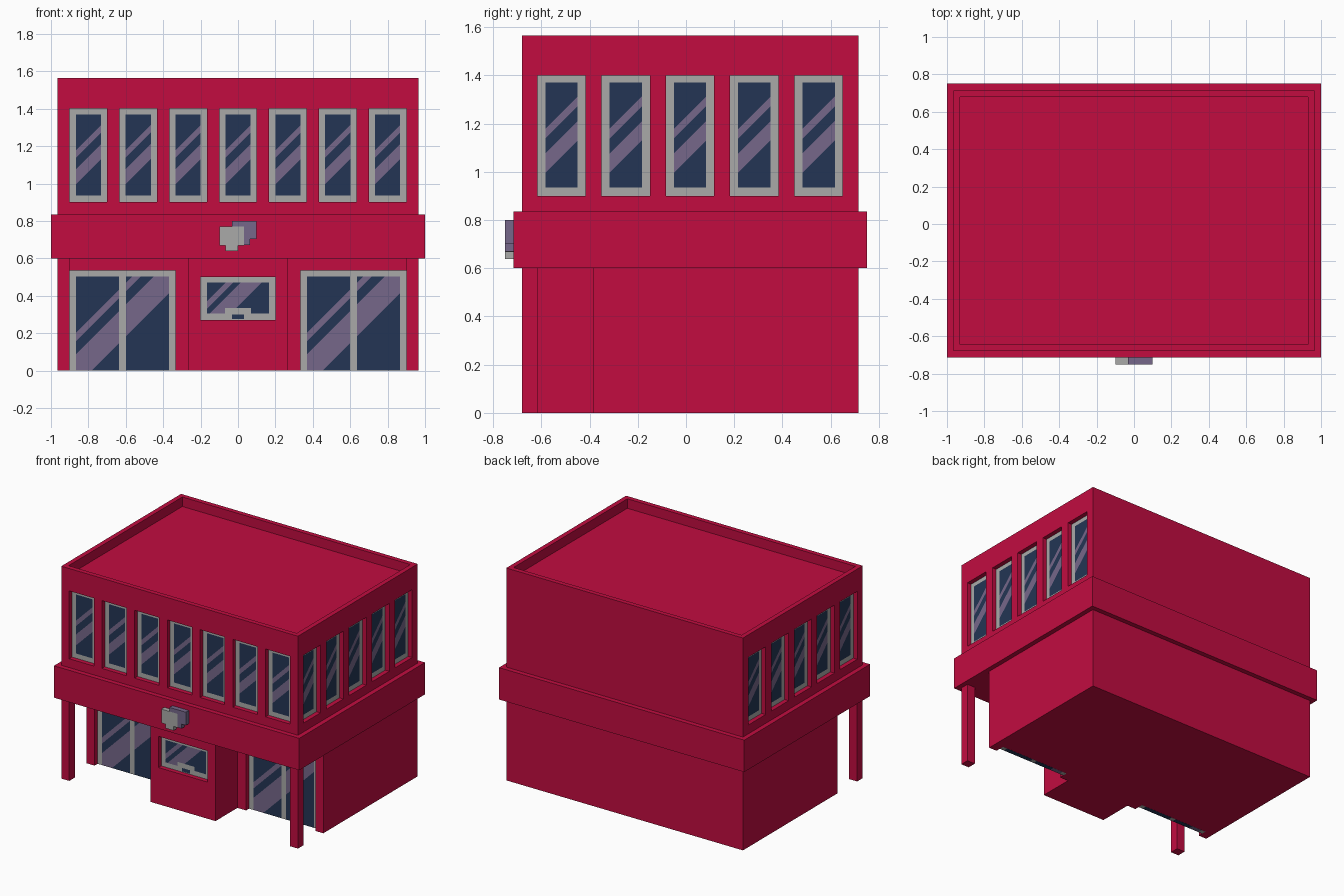
import bpy, bmesh
from mathutils import Matrix, Vector
from math import pi

cube = bpy.data.objects.get("Cube")
if cube:
    bpy.data.objects.remove(cube, do_unlink=True)


def material(name, rgb):
    m = bpy.data.materials.new(name)
    m.use_nodes = True
    m.diffuse_color = (*rgb, 1)
    m.node_tree.nodes["Principled BSDF"].inputs["Base Color"].default_value = (*rgb, 1)
    return m


RED = material("wall red", (0.539, 0.0037, 0.0513))
GREY = material("frame grey", (0.402, 0.402, 0.397))
GLASS = material("dark blue glass", (0.017, 0.036, 0.089))
SHINE = material("mauve reflection", (0.181, 0.136, 0.254))


def finish(name, bm, mats):
    me = bpy.data.meshes.new(name)
    bm.to_mesh(me)
    bm.free()
    for m in mats:
        me.materials.append(m)
    ob = bpy.data.objects.new(name, me)
    bpy.context.scene.collection.objects.link(ob)
    return ob


def boxes(name, mat, *extents):
    """One object from boxes given as (x0, x1, y0, y1, z0, z1)."""
    bm = bmesh.new()
    for x0, x1, y0, y1, z0, z1 in extents:
        m = (Matrix.Translation(((x0 + x1) / 2, (y0 + y1) / 2, (z0 + z1) / 2))
             @ Matrix.Diagonal((x1 - x0, y1 - y0, z1 - z0, 1)))
        bmesh.ops.create_cube(bm, size=1, matrix=m)
    return finish(name, bm, [mat])


def carve(ob, *extents):
    """Cut recesses out of a solid, then drop the cutter."""
    cutter = boxes("cutter", RED, *extents)
    cutter.hide_render = True
    mod = ob.modifiers.new("recesses", "BOOLEAN")
    mod.operation, mod.solver, mod.object = "DIFFERENCE", "EXACT", cutter
    bpy.context.view_layer.objects.active = ob
    bpy.ops.object.modifier_apply(modifier=mod.name)
    bpy.data.objects.remove(cutter, do_unlink=True)


def panel(name, half, z0, z1, panes, bands, loc, turn=0, thick=0):
    """Framed glazing: cut along pane edges and diagonals, coloured by zone."""
    bm = bmesh.new()
    bm.faces.new([bm.verts.new(p) for p in
                  ((-half, 0, z0), (half, 0, z0), (half, 0, z1), (-half, 0, z1))])
    cuts = []
    for xa, xb, za, zb in panes:
        cuts += [((x, 0, 0), (1, 0, 0)) for x in (xa, xb)]
        cuts += [((0, 0, z), (0, 0, 1)) for z in (za, zb)]
    for band in bands:
        cuts += [((0, 0, c), (-1, 0, 1)) for c in band]
    for co, no in cuts:
        bmesh.ops.bisect_plane(bm, geom=bm.verts[:] + bm.edges[:] + bm.faces[:], dist=1e-5,
                               plane_co=co, plane_no=Vector(no).normalized())
    for f in bm.faces:
        c = f.calc_center_median()
        if any(a < c.x < b and d < c.z < e for a, b, d, e in panes):
            f.material_index = 2 if any(a < c.z - c.x < b for a, b in bands) else 1
    ob = finish(name, bm, [GREY, GLASS, SHINE])
    ob.location = loc
    ob.rotation_euler.z = turn
    if thick:
        s = ob.modifiers.new("thickness", "SOLIDIFY")
        s.thickness, s.offset = thick, -1
    return ob


D = 0.035                                  # recess depth
X, YF, YB = 0.965, -0.68, 0.715            # outer walls
front_x = [0.2667 * i for i in range(-3, 4)]
side_y = [0.0167 + 0.2667 * i for i in range(-2, 3)]

# Upper storey with parapet and window recesses
upper = boxes("upper_storey", RED, (-X, X, YF, YB, 0.835, 1.565))
carve(upper,
      (-X + D, X - D, YF + D, YB - D, 1.495, 1.7),
      *[(x - 0.1, x + 0.1, YF - 0.1, YF + D, 0.9, 1.4) for x in front_x])
carve(upper,
      *[(X - D, X + 0.1, y - 0.1, y + 0.1, 0.9, 1.4) for y in side_y],
      *[(-X - 0.1, -X + D, y - 0.1, y + 0.1, 0.9, 1.4) for y in side_y])

# Upper windows
tall = dict(half=0.1, z0=0.9, z1=1.4, panes=[(-0.067, 0.067, 0.935, 1.37)],
            bands=[(1.063, 1.143), (1.205, 1.245)])
inset = D - 0.002
for i, x in enumerate(front_x):
    panel(f"front_window_{i + 1}", loc=(x, YF + inset, 0), **tall)
for i, y in enumerate(side_y):
    panel(f"left_window_{i + 1}", loc=(X - inset, y, 0), turn=pi / 2, **tall)
    panel(f"right_window_{i + 1}", loc=(-X + inset, y, 0), turn=-pi / 2, **tall)

# Wide band between the storeys
boxes("fascia_band", RED, (-1, 1, -0.715, 0.75, 0.6, 0.835))

# Ground floor with door recesses
WALL = -0.385
ground = boxes("ground_floor", RED, (-X, X, WALL, YB, 0, 0.6))
carve(ground, *[(s - 0.2825, s + 0.2825, WALL - 0.1, WALL + 2 * D, -0.1, 0.535)
                for s in (-0.6175, 0.6175)])
for side, s in (("right", -0.6175), ("left", 0.6175)):
    panel(f"{side}_double_door", 0.2825, 0, 0.535,
          [(-0.2475, -0.018, 0, 0.503), (0.018, 0.2475, 0, 0.503)],
          [(0.165, 0.335), (0.405, 0.45)], (s, WALL + D, 0), thick=D - 0.001)

# Front posts
for side, s in (("right", -1), ("left", 1)):
    a, b = sorted((s * 0.9, s * X))
    boxes(f"{side}_post", RED, (a, b, YF, YF + 0.065, 0, 0.6))

# Service booth with its counter window
BOOTH = -0.64
booth = boxes("booth", RED, (-0.265, 0.265, BOOTH, WALL, 0, 0.6))
carve(booth, (-0.2, 0.2, BOOTH - 0.1, BOOTH + D, 0.27, 0.5))
panel("booth_window", 0.2, 0.27, 0.5,
      [(-0.165, -0.07, 0.305, 0.47), (0.07, 0.165, 0.305, 0.47),
       (-0.07, 0.07, 0.335, 0.47), (-0.032, 0.032, 0.275, 0.3)],
      [(0.345, 0.455), (0.495, 0.535)], (0, BOOTH + inset, 0))

# Sign of two overlapping blocks
SY = (-0.75, -0.715)
boxes("sign_front_block", GREY, (-0.1, 0.032, *SY, 0.668, 0.77),
      (-0.067, 0, *SY, 0.638, 0.668))
boxes("sign_back_block", SHINE, (-0.033, 0.1, *SY, 0.77, 0.8),
      (0.032, 0.1, *SY, 0.703, 0.77), (0.032, 0.065, *SY, 0.67, 0.703))
